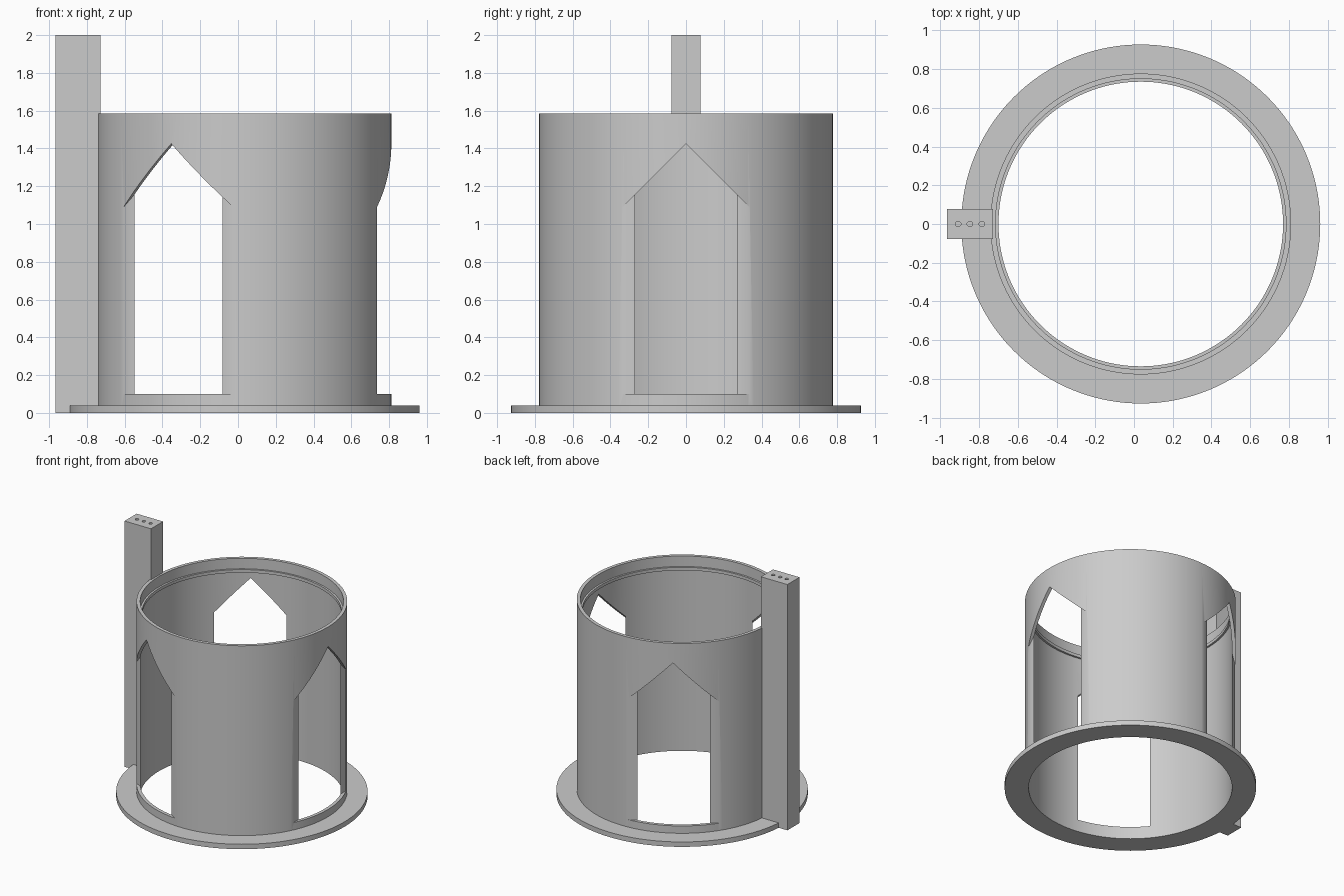
import bpy, bmesh, math
from mathutils import Matrix

if "Cube" in bpy.data.objects:
    bpy.data.objects.remove(bpy.data.objects["Cube"])

CX = 0.035      # centre of the round parts
SEG = 144

grey = bpy.data.materials.new("plain grey")
grey.diffuse_color = (0.6, 0.6, 0.6, 1)
grey.use_nodes = True
grey.node_tree.nodes["Principled BSDF"].inputs["Base Color"].default_value = grey.diffuse_color


def finish(name, bm, x=0.0):
    bmesh.ops.recalc_face_normals(bm, faces=bm.faces)
    me = bpy.data.meshes.new(name)
    bm.to_mesh(me)
    bm.free()
    me.materials.append(grey)
    ob = bpy.data.objects.new(name, me)
    ob.location.x = x
    bpy.context.collection.objects.link(ob)
    return ob


def lathe(name, profile):
    """Closed (radius, z) profile turned around the vertical axis."""
    bm = bmesh.new()
    rings = []
    for i in range(SEG):
        a = 2 * math.pi * i / SEG
        rings.append([bm.verts.new((r * math.cos(a), r * math.sin(a), z)) for r, z in profile])
    n = len(profile)
    for i in range(SEG):
        p, q = rings[i], rings[(i + 1) % SEG]
        for j in range(n):
            k = (j + 1) % n
            bm.faces.new((p[j], q[j], q[k], p[k]))
    return finish(name, bm, CX)


def cut(ob, cutter):
    mod = ob.modifiers.new("cut", 'BOOLEAN')
    mod.operation = 'DIFFERENCE'
    mod.solver = 'EXACT'
    mod.object = cutter
    select(ob)
    bpy.ops.object.modifier_apply(modifier=mod.name)
    bpy.data.objects.remove(cutter, do_unlink=True)


def select(ob):
    bpy.ops.object.select_all(action='DESELECT')
    ob.select_set(True)
    bpy.context.view_layer.objects.active = ob


# Cylindrical wall with a small inner lip near the top
wall = lathe("cylinder_wall", [(0.75, 0), (0.777, 0), (0.777, 1.585), (0.75, 1.585),
                               (0.75, 1.50), (0.735, 1.50), (0.735, 1.475), (0.75, 1.475)])

# Flat base flange
flange = lathe("base_flange", [(0.775, 0), (0.927, 0), (0.927, 0.04), (0.775, 0.04)])

# Three pointed windows, sliced off by a flat plane 0.70 from the axis
bm = bmesh.new()
outline = [(-0.4, 0.1), (0.4, 0.1), (0.4, 1.025), (0, 1.425), (-0.4, 1.025)]
for i in range(3):
    rot = Matrix.Rotation(math.radians(120 * i), 3, 'Z')
    near = [bm.verts.new((0.70, y, z)) for y, z in outline]
    far = [bm.verts.new((1.0, y, z)) for y, z in outline]
    bm.faces.new(near)
    bm.faces.new(far)
    for j in range(5):
        k = (j + 1) % 5
        bm.faces.new((near[j], near[k], far[k], far[j]))
    bmesh.ops.rotate(bm, verts=near + far, matrix=rot)
windows = finish("window_cutter", bm, CX)
windows.hide_render = True
bpy.context.view_layer.update()
cut(wall, windows)

# Tall square post
bm = bmesh.new()
bmesh.ops.create_cube(bm, size=1)
bmesh.ops.scale(bm, vec=(0.238, 0.156, 2.0), verts=bm.verts)
bmesh.ops.translate(bm, vec=(-0.848, 0, 1.0), verts=bm.verts)
post = finish("side_post", bm)

# Three small holes in the post top
bm = bmesh.new()
for x in (-0.908, -0.848, -0.786):
    bmesh.ops.create_cone(bm, cap_ends=True, segments=24, radius1=0.014, radius2=0.014,
                          depth=0.4, matrix=Matrix.Translation((x, 0, 2.0)))
holes = finish("hole_cutter", bm)
holes.hide_render = True
bpy.context.view_layer.update()
cut(post, holes)

for ob in (wall, flange, post):
    select(ob)
    bpy.ops.object.shade_smooth_by_angle(angle=math.radians(30))
